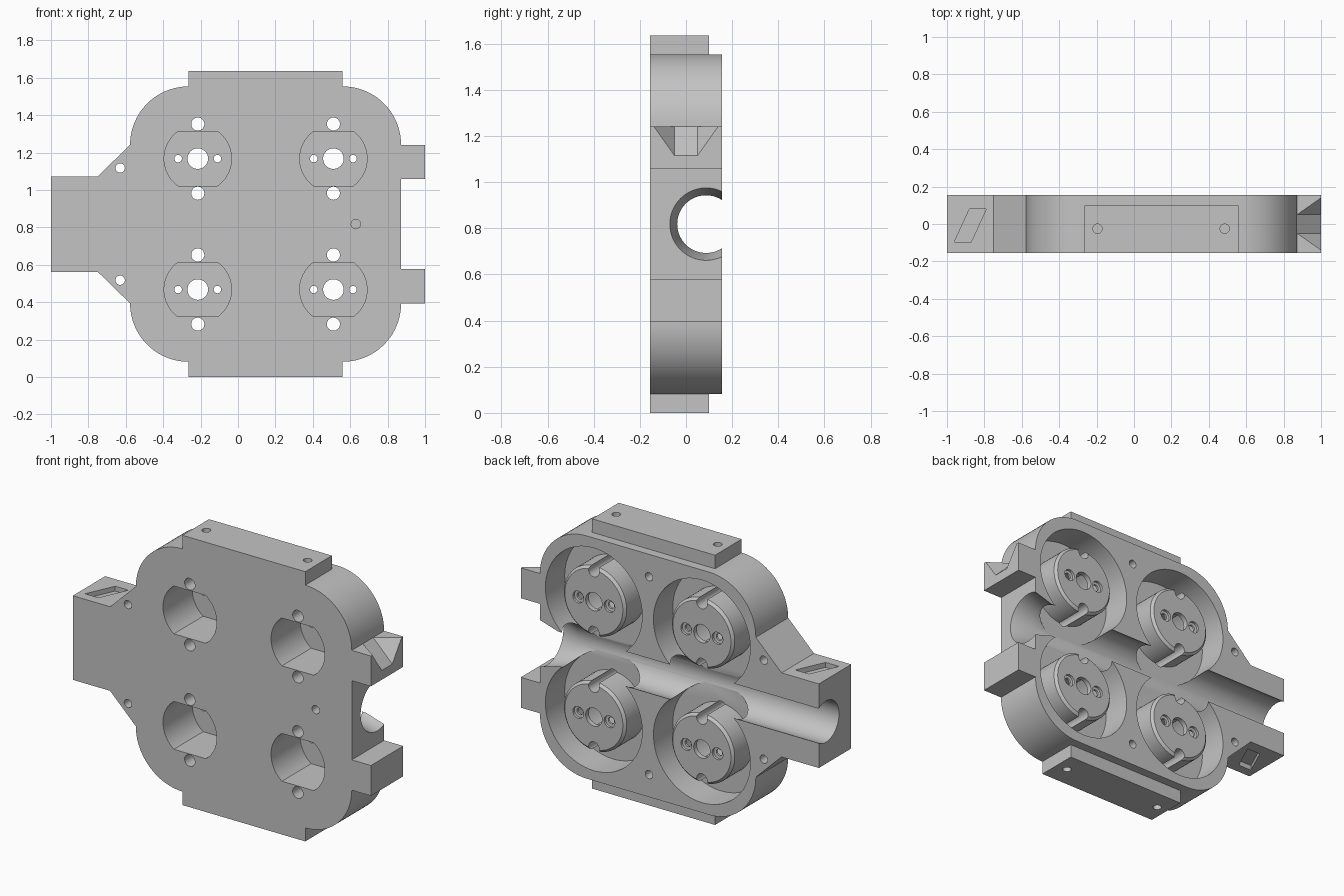
import bpy, bmesh
from math import sin, cos, pi, asin

if "Cube" in bpy.data.objects:
    bpy.data.objects.remove(bpy.data.objects["Cube"], do_unlink=True)

MID = 0.818           # height of the symmetry plane
FRONT, BACK = -0.155, 0.155
POCKET_FLOOR = -0.03
CORNER, CORNER_Z = 0.312, 1.242
SHOULDER = CORNER_Z + CORNER

grey = bpy.data.materials.new("plain grey")
grey.use_nodes = True
grey.diffuse_color = (0.55, 0.55, 0.55, 1)
grey.node_tree.nodes["Principled BSDF"].inputs["Base Color"].default_value = (0.55, 0.55, 0.55, 1)


def place(axis, a, b, t):
    """Point at offset t along an axis, with a, b on the other two axes."""
    return {"x": (t, a, b), "y": (a, t, b), "z": (a, b, t)}[axis]


def solid(name, rings):
    """Closed solid skinned through matching rings of points."""
    bm = bmesh.new()
    loops = [[bm.verts.new(p) for p in ring] for ring in rings]
    n = len(loops[0])
    for low, high in zip(loops, loops[1:]):
        for i in range(n):
            j = (i + 1) % n
            bm.faces.new((low[i], low[j], high[j], high[i]))
    bm.faces.new(loops[0])
    bm.faces.new(loops[-1])
    bmesh.ops.recalc_face_normals(bm, faces=bm.faces)
    mesh = bpy.data.meshes.new(name)
    bm.to_mesh(mesh)
    bm.free()
    mesh.materials.append(grey)
    obj = bpy.data.objects.new(name, mesh)
    bpy.context.collection.objects.link(obj)
    return obj


def prism(name, outline, axis, lo, hi):
    return solid(name, [[place(axis, a, b, t) for a, b in outline] for t in (lo, hi)])


def turned(name, profile, axis, a, b, n=32):
    """Solid of revolution from (radius, offset) pairs."""
    return solid(name, [[place(axis, a + r * cos(2 * pi * i / n), b + r * sin(2 * pi * i / n), t)
                         for i in range(n)] for r, t in profile])


def rod(name, r, axis, a, b, lo, hi, n=32):
    return turned(name, [(r, lo), (r, hi)], axis, a, b, n)


def arc(cx, cz, r, start, end, n=20):
    return [(cx + r * cos(start + (end - start) * i / n),
             cz + r * sin(start + (end - start) * i / n)) for i in range(n + 1)]


def combine(target, tool, operation):
    mod = target.modifiers.new(operation, "BOOLEAN")
    mod.operation, mod.solver, mod.object = operation, "EXACT", tool
    bpy.context.view_layer.objects.active = target
    bpy.ops.object.modifier_apply(modifier=mod.name)
    bpy.data.objects.remove(tool, do_unlink=True)


def cut(tool):
    combine(housing, tool, "DIFFERENCE")


# Housing outline: upper half, mirrored downwards
upper = [(0.872, 1.058), (1, 1.058), (1, CORNER_Z)]
upper += arc(0.56, CORNER_Z, CORNER, 0, pi / 2)
upper += [(0.56, 2 * MID), (-0.265, 2 * MID)]
upper += arc(-0.265, CORNER_Z, CORNER, pi / 2, pi)
upper += [(-0.75, 1.073), (-1, 1.073)]
lower = [(x, 2 * MID - z) for x, z in reversed(upper)]
housing = prism("housing", upper + lower, "y", FRONT, BACK)

# Flanges step in from the back
for lo, hi in ((SHOULDER, 1.8), (-0.2, 2 * MID - SHOULDER)):
    step = [(-0.4, 0.1), (0.7, 0.1), (0.7, 0.3), (-0.4, 0.3)]
    cut(prism("flange_step", step, "z", lo, hi))

# Round pockets, open at the back
centres = [(x, MID + s * 0.35) for x in (-0.215, 0.51) for s in (1, -1)]
for x, z in centres:
    cut(rod("pocket", 0.325, "y", x, z, POCKET_FLOOR, 0.3, 72))

# Lengthwise channel with a flared end
cut(turned("channel", [(0.125, -1.2), (0.125, 0.75), (0.157, 0.872), (0.157, 1.2)],
           "x", 0.087, MID, 64))

# Chamfered bosses rising flush with the back, with their holes
half = asin(0.145 / 0.18)
for x, z in centres:
    boss = turned("boss", [(0.21, POCKET_FLOOR - 0.01), (0.21, BACK - 0.015), (0.195, BACK)],
                  "y", x, z, 64)
    combine(housing, boss, "UNION")
    recess = arc(x, z, 0.18, -half, half) + arc(x, z, 0.18, pi - half, pi + half)
    cut(prism("front_recess", recess, "y", -0.3, 0.125))
    cut(rod("centre_hole", 0.055, "y", x, z, 0.05, 0.3))
    for s in (1, -1):
        cut(rod("side_groove", 0.035, "y", x, z + s * 0.185, -0.3, 0.3))
        cut(turned("screw_hole", [(0.02, 0.05), (0.02, 0.138), (0.036, 0.14), (0.036, 0.2)],
                   "y", x + s * 0.105, z, 24))

# Fixing holes, mirrored above and below the channel
for s in (1, -1):
    cut(rod("through_hole", 0.025, "y", -0.63, MID + s * 0.3, -0.3, 0.3, 24))
    cut(rod("back_hole", 0.025, "y", 0.14, MID + s * 0.6, 0, 0.3, 24))
    for x in (-0.195, 0.485):
        ends = sorted((MID + s * 0.71, MID + s * 0.9))
        cut(rod("flange_hole", 0.025, "z", x, -0.025, *ends, 24))
    # Slanted shallow slot in the arm
    slot = [(-0.96, -0.095), (-0.87, -0.095), (-0.79, 0.08), (-0.88, 0.08)]
    cut(prism("arm_slot", slot, "z", *sorted((MID + s * 0.225, MID + s * 0.4))))
cut(rod("front_hole", 0.025, "y", 0.63, MID, -0.3, -0.08, 24))

# Funnel notch on the upper tab
notch = [[(0.872, y, CORNER_Z), (1, y, 1.115), (1, y + w, CORNER_Z)]
         for y, w in ((-0.05, -0.09), (0.05, 0.09))]
cut(solid("tab_notch", notch))

# Smooth round walls, keep the edges crisp
bpy.ops.object.select_all(action="DESELECT")
housing.select_set(True)
bpy.context.view_layer.objects.active = housing
bpy.ops.object.shade_smooth_by_angle(angle=pi / 9)
